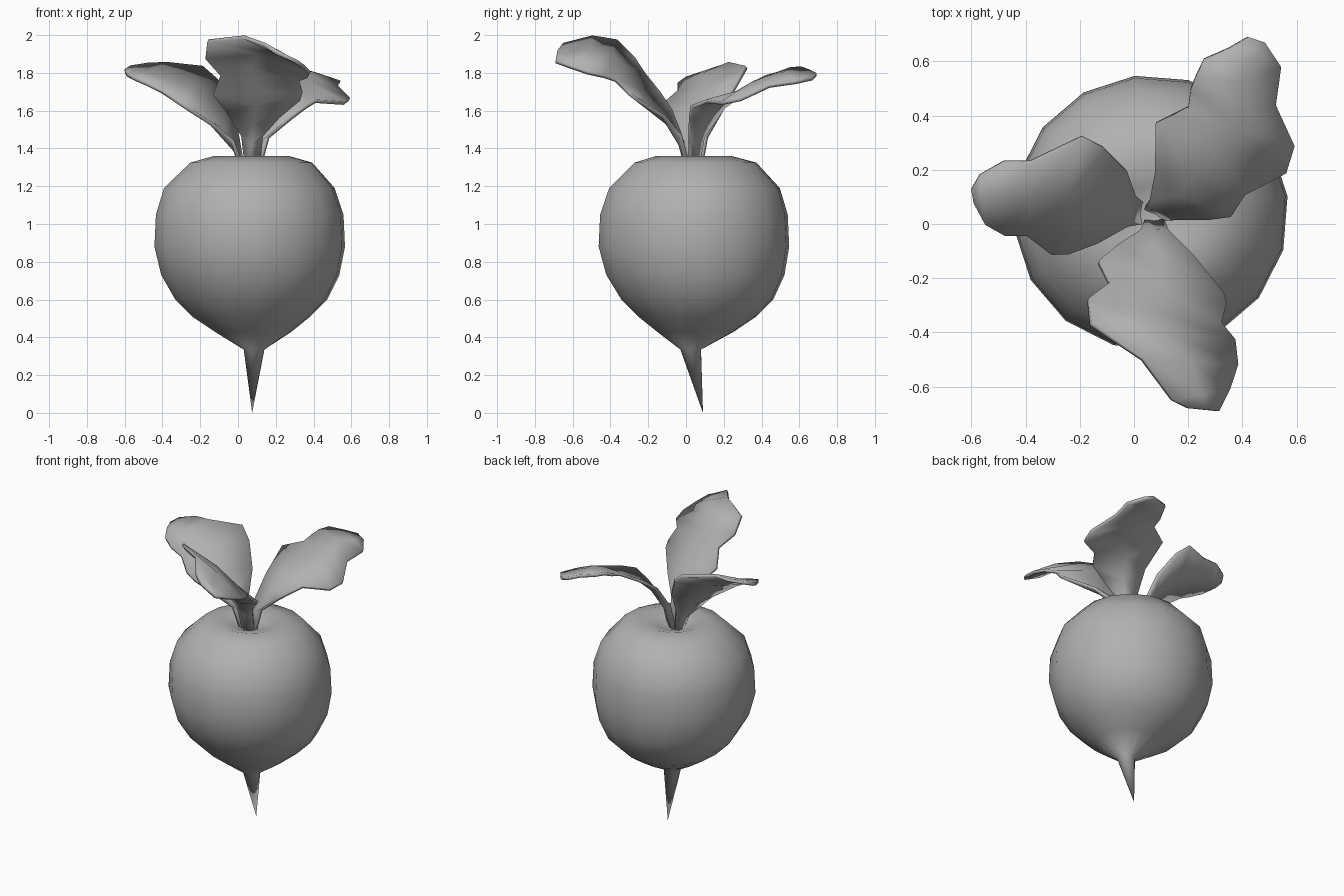
import bpy, bmesh
from math import sin, cos, pi

grey = bpy.data.materials.new("dark_grey")
grey.diffuse_color = (0.44, 0.44, 0.44, 1)


def finish(bm, name, angle):
    bmesh.ops.recalc_face_normals(bm, faces=bm.faces)
    mesh = bpy.data.meshes.new(name)
    bm.to_mesh(mesh)
    bm.free()
    mesh.materials.append(grey)
    ob = bpy.data.objects.new(name, mesh)
    bpy.context.collection.objects.link(ob)
    bpy.ops.object.select_all(action='DESELECT')
    ob.select_set(True)
    bpy.context.view_layer.objects.active = ob
    bpy.ops.object.shade_smooth_by_angle(angle=angle)
    return ob


# Round root: rings of (z, radius, centre x, centre y), dimple on top, thin bent tail
SIDES = 16
RINGS = [(1.33, 0.10, 0.06, 0.04), (1.36, 0.20, 0.07, 0.04),
         (1.325, 0.325, 0.07, 0.05), (1.19, 0.455, 0.06, 0.045),
         (1.05, 0.50, 0.062, 0.042), (0.88, 0.508, 0.062, 0.042),
         (0.73, 0.475, 0.065, 0.05), (0.60, 0.405, 0.07, 0.06),
         (0.51, 0.315, 0.07, 0.06), (0.43, 0.205, 0.08, 0.05),
         (0.335, 0.055, 0.085, 0.025)]
bm = bmesh.new()
rings = []
for z, r, cx, cy in RINGS:
    rings.append([bm.verts.new((cx + r * cos(2 * pi * (i + 0.3) / SIDES),
                                cy + r * sin(2 * pi * (i + 0.3) / SIDES), z))
                  for i in range(SIDES)])
top = bm.verts.new((0.05, 0.03, 1.29))
tip = bm.verts.new((0.075, 0.09, 0.0))
for i in range(SIDES):
    j = (i + 1) % SIDES
    for a, b in zip(rings, rings[1:]):
        bm.faces.new((a[i], a[j], b[j], b[i]))
    bm.faces.new((top, rings[0][i], rings[0][j]))
    bm.faces.new((tip, rings[-1][j], rings[-1][i]))
finish(bm, "root", pi)


# Leaves: each row is left edge, right edge and how far the midrib hangs below them
def leaf(name, rows):
    bm = bmesh.new()
    strips = []
    for lx, ly, lz, rx, ry, rz, sag in rows:
        mid = ((lx + rx) / 2, (ly + ry) / 2, (lz + rz) / 2 - sag)
        strips.append([bm.verts.new(p) for p in ((lx, ly, lz), mid, (rx, ry, rz))])
    for a, b in zip(strips, strips[1:]):
        for k in (0, 1):
            bm.faces.new((a[k], a[k + 1], b[k + 1], b[k]))
    ob = finish(bm, name, 1.2)
    mod = ob.modifiers.new("thickness", 'SOLIDIFY')
    mod.thickness = 0.02
    mod.offset = 0


leaf("left_leaf", [
    (0.03, 0.08, 1.28, 0.03, 0.00, 1.28, 0.03),
    (0.00, 0.11, 1.46, -0.03, -0.01, 1.44, 0.06),
    (-0.03, 0.20, 1.62, -0.14, -0.07, 1.53, 0.07),
    (-0.11, 0.28, 1.76, -0.25, -0.11, 1.60, 0.06),
    (-0.19, 0.32, 1.83, -0.31, -0.11, 1.64, 0.03),
    (-0.38, 0.23, 1.85, -0.40, -0.04, 1.70, 0.01),
    (-0.48, 0.23, 1.845, -0.48, -0.04, 1.74, 0.0),
    (-0.57, 0.18, 1.83, -0.55, 0.00, 1.77, 0.0),
    (-0.60, 0.13, 1.81, -0.59, 0.08, 1.79, 0.0)])

leaf("back_leaf", [
    (0.04, 0.06, 1.28, 0.11, 0.02, 1.28, 0.03),
    (0.06, 0.09, 1.46, 0.16, 0.02, 1.46, 0.04),
    (0.08, 0.20, 1.62, 0.28, 0.02, 1.56, 0.03),
    (0.08, 0.37, 1.74, 0.36, 0.03, 1.62, 0.03),
    (0.20, 0.43, 1.78, 0.41, 0.11, 1.65, 0.02),
    (0.21, 0.50, 1.80, 0.56, 0.19, 1.64, -0.02),
    (0.23, 0.55, 1.82, 0.59, 0.29, 1.66, -0.03),
    (0.26, 0.61, 1.825, 0.52, 0.44, 1.73, -0.02),
    (0.35, 0.65, 1.81, 0.54, 0.58, 1.75, 0.0),
    (0.42, 0.69, 1.79, 0.48, 0.67, 1.77, 0.0)])

leaf("front_leaf", [
    (0.04, 0.01, 1.28, 0.11, 0.02, 1.28, 0.03),
    (0.02, -0.03, 1.47, 0.13, -0.03, 1.47, 0.05),
    (-0.06, -0.08, 1.60, 0.22, -0.12, 1.57, 0.05),
    (-0.13, -0.14, 1.69, 0.33, -0.26, 1.66, 0.04),
    (-0.09, -0.22, 1.79, 0.34, -0.30, 1.69, 0.03),
    (-0.17, -0.28, 1.88, 0.32, -0.37, 1.76, -0.01),
    (-0.16, -0.37, 1.97, 0.37, -0.43, 1.78, -0.03),
    (0.03, -0.50, 1.99, 0.38, -0.52, 1.80, -0.02),
    (0.14, -0.65, 1.95, 0.35, -0.61, 1.83, 0.0),
    (0.20, -0.68, 1.91, 0.31, -0.69, 1.86, 0.0)])
